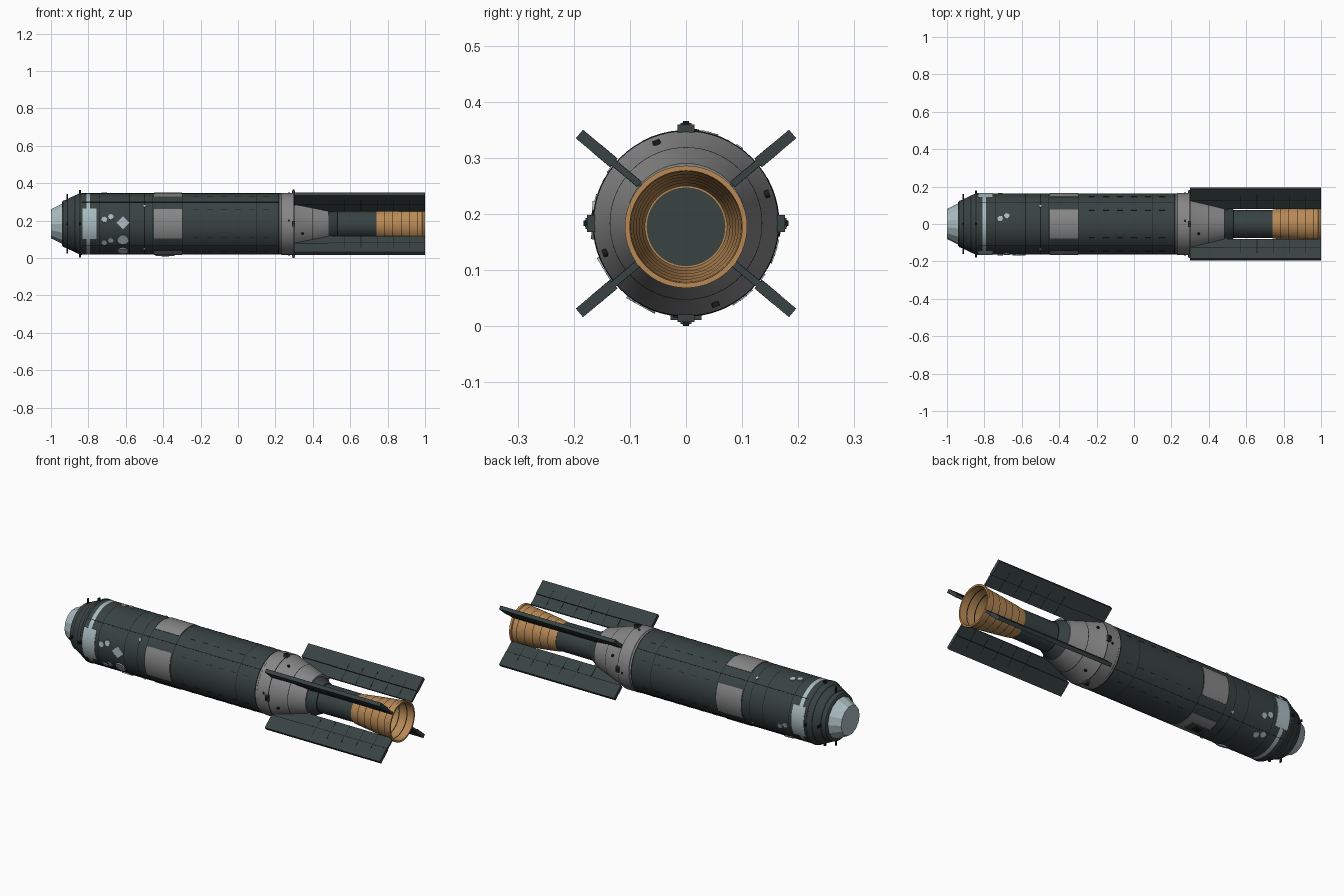
import bpy, bmesh, math
from mathutils import Matrix, Vector

cube = bpy.data.objects.get("Cube")
if cube:
    bpy.data.objects.remove(cube)

CZ = 0.183          # height of the long axis
R = 0.164           # hull radius
CARDINALS = (0, 90, 180, 270)


def material(name, rgb):
    m = bpy.data.materials.new(name)
    m.use_nodes = True
    m.diffuse_color = (*rgb, 1)
    m.node_tree.nodes["Principled BSDF"].inputs["Base Color"].default_value = (*rgb, 1)
    return m


MATS = [material("dark slate", (0.04, 0.055, 0.055)),
        material("seam black", (0.01, 0.012, 0.012)),
        material("plain grey", (0.24, 0.24, 0.24)),
        material("pale blue", (0.4, 0.5, 0.53)),
        material("copper", (0.48, 0.25, 0.09))]
DARK, BLACK, GREY, PALE, COPPER = range(5)


def finish(name, bm, smooth=True):
    bmesh.ops.recalc_face_normals(bm, faces=bm.faces)
    mesh = bpy.data.meshes.new(name)
    bm.to_mesh(mesh)
    bm.free()
    for m in MATS:
        mesh.materials.append(m)
    ob = bpy.data.objects.new(name, mesh)
    bpy.context.collection.objects.link(ob)
    if smooth:
        bpy.ops.object.select_all(action="DESELECT")
        ob.select_set(True)
        bpy.context.view_layer.objects.active = ob
        bpy.ops.object.shade_smooth_by_angle(angle=math.radians(25))
    return ob


def polar(x, r, deg, cz=CZ):
    a = math.radians(deg)
    return Vector((x, r * math.cos(a), cz + r * math.sin(a)))


def lathe(name, profile, sides=64, cz=CZ, smooth=True):
    """Spin (x, radius, colour of the strip that ends here) about the long axis."""
    bm = bmesh.new()
    rings = [[bm.verts.new(polar(x, r, 360 * i / sides, cz)) for i in range(sides)]
             for x, r, _ in profile]
    for k in range(1, len(rings)):
        a, b = rings[k - 1], rings[k]
        for i in range(sides):
            j = (i + 1) % sides
            bm.faces.new((a[i], a[j], b[j], b[i])).material_index = profile[k][2]
    for ring, colour in ((rings[0], profile[0][2]), (rings[-1], profile[-1][2])):
        bm.faces.new(ring).material_index = colour
    return finish(name, bm, smooth)


def curved_plate(name, x0, x1, mid, half, colour, r=R + 0.0025):
    """Thin plate that follows the hull."""
    bm = bmesh.new()
    steps = max(1, round(half / 3))
    rows = []
    for i in range(steps + 1):
        a = mid - half + 2 * half * i / steps
        rows.append([bm.verts.new(polar(x, rr, a)) for x, rr in
                     ((x0, r), (x1, r), (x1, R - 0.004), (x0, R - 0.004))])
    for a, b in zip(rows, rows[1:]):
        for k in range(4):
            bm.faces.new((a[k], a[(k + 1) % 4], b[(k + 1) % 4], b[k]))
    bm.faces.new(rows[0])
    bm.faces.new(rows[-1])
    for f in bm.faces:
        f.material_index = colour
    return finish(name, bm)


def spot(name, x, deg, radius, colour, sides=12, r=R, depth=0.008):
    """Flat disc lying on the hull."""
    bm = bmesh.new()
    bmesh.ops.create_cone(bm, cap_ends=True, segments=sides, radius1=radius,
                          radius2=radius, depth=depth)
    bm.transform(Matrix.Translation(polar(x, r, deg))
                 @ Matrix.Rotation(math.radians(deg - 90), 4, "X"))
    for f in bm.faces:
        f.material_index = colour
    return finish(name, bm, False)


def boxes(name, parts, deg):
    """Boxes (x0, x1, r0, r1, width, colour) standing out from the axis at an angle."""
    bm = bmesh.new()
    for x0, x1, r0, r1, w, colour in parts:
        res = bmesh.ops.create_cube(bm, size=1)
        bmesh.ops.scale(bm, vec=(x1 - x0, w, r1 - r0), verts=res["verts"])
        bmesh.ops.translate(bm, vec=((x0 + x1) / 2, 0, (r0 + r1) / 2), verts=res["verts"])
        for f in {f for v in res["verts"] for f in v.link_faces}:
            f.material_index = colour
    bm.transform(Matrix.Translation((0, 0, CZ))
                 @ Matrix.Rotation(math.radians(deg - 90), 4, "X"))
    return finish(name, bm, False)


# Nose cap and stepped shoulder
lathe("nose_cap", [(-1, 0.08, PALE), (-0.975, 0.092, PALE), (-0.93, 0.115, PALE)],
      sides=14, smooth=False)
lathe("nose_shoulder", [(-0.94, 0.116, DARK), (-0.935, 0.124, DARK), (-0.915, 0.13, DARK),
                        (-0.91, 0.134, BLACK), (-0.875, 0.15, DARK), (-0.87, 0.153, BLACK),
                        (-0.845, 0.164, DARK), (-0.835, 0.164, DARK)])

# Main hull with thin ring seams and the pale band
hull = [(-0.85, R - 0.002, DARK), (-0.845, R + 0.002, DARK), (-0.835, R + 0.002, DARK),
        (-0.835, R, DARK), (-0.811, R, DARK), (-0.79, R, PALE)]
for seam in (-0.74, -0.58, -0.5, -0.455, -0.295, 0.1):
    hull += [(seam - 0.0015, R, DARK), (seam + 0.0015, R, BLACK)]
hull += [(0.215, R, DARK), (0.222, R, BLACK), (0.232, R, GREY)]
lathe("hull", hull)

# Rear collar, tapered skirt and engine stem
lathe("rear_skirt", [(0.23, R, GREY), (0.232, R + 0.002, GREY), (0.298, R + 0.002, GREY),
                     (0.302, R, BLACK), (0.395, 0.136, GREY), (0.398, 0.135, BLACK),
                     (0.485, 0.107, GREY)])
lathe("engine_stem", [(0.48, 0.104, DARK), (0.53, 0.079, DARK), (0.533, 0.075, BLACK),
                      (0.75, 0.074, DARK)], cz=CZ - 0.004)

# Flared nozzle, hollow, with dark bands outside and inside
def flare(x):
    return 0.076 + 0.03 * ((x - 0.74) / 0.26) ** 0.9

outer, inner = [(0.74, 0.072, COPPER), (0.74, 0.076, COPPER)], []
for i in range(1, 6):
    x = 0.74 + 0.044 * i
    outer += [(x - 0.0015, flare(x), COPPER), (x + 0.0015, flare(x), BLACK)]
    inner += [(x + 0.003, flare(x) - 0.004, COPPER), (x - 0.003, flare(x) - 0.004, BLACK)]
outer += [(0.985, 0.1045, COPPER), (0.988, 0.109, COPPER), (1, 0.109, COPPER), (1, 0.1, COPPER)]
inner = [inner[k] for i in range(4, -1, -1) for k in (2 * i, 2 * i + 1)]
lathe("nozzle", outer + inner + [(0.752, 0.073, COPPER), (0.752, 0.066, COPPER),
                                (0.75, 0.066, DARK)], cz=CZ - 0.006)
spot_disc = lathe("nozzle_throat", [(0.745, 0.07, DARK), (0.7535, 0.07, DARK)], cz=CZ - 0.006)

# Four long fins, stepped round the skirt, with dark cross seams
for k, deg in enumerate((40, 140, 220, 320)):
    fin = [(0.3, 1, 0.17, 0.248, 0.02, DARK), (0.484, 1, 0.108, 0.172, 0.012, DARK),
           (0.484, 1, 0.168, 0.171, 0.0206, BLACK)]
    for i in range(1, 6):
        x = 0.484 + 0.086 * i
        fin.append((x, x + 0.003, 0.109, 0.172, 0.0128, BLACK))
        fin.append((x, x + 0.003, 0.172, 0.21, 0.0206, BLACK))
    boxes(f"fin_{k + 1}", fin, deg)
    # Slim brace joining the fin to the skirt
    boxes(f"fin_brace_{k + 1}", [(0.31, 0.5, 0.1, 0.172, 0.006, DARK)], deg)

for k, deg in enumerate(CARDINALS):
    # Grey patch panels and stepped fittings
    curved_plate(f"grey_panel_{k + 1}", -0.45, -0.3, deg, 28, GREY)
    boxes(f"rear_fitting_{k + 1}", [(0.288, 0.306, 0.15, 0.176, 0.03, DARK),
                                    (0.292, 0.302, 0.17, 0.183, 0.01, BLACK),
                                    (0.294, 0.3, 0.172, 0.179, 0.02, DARK)], deg)
    boxes(f"front_fitting_{k + 1}", [(-0.85, -0.84, 0.15, 0.18, 0.012, BLACK),
                                     (-0.916, -0.91, 0.12, 0.16, 0.012, BLACK)], deg)
    spot(f"collar_port_{k + 1}", 0.272, deg - 6, 0.006, BLACK, r=R + 0.001)
    spot(f"skirt_port_{k + 1}", 0.345, deg + 20, 0.007, BLACK, r=0.152, depth=0.012)
    # Lengthwise seam and dashed rivet rows
    curved_plate(f"long_seam_{k + 1}", -0.835, 0.22, deg + 45, 0.5, BLACK, r=R + 0.0015)
    for side in (-1, 1):
        for i in range(6):
            x = -0.24 + 0.075 * i
            curved_plate(f"rivet_dash_{k + 1}", x, x + 0.03, deg + 27 * side, 0.4, BLACK, r=R + 0.001)
    spot(f"small_port_{k + 1}", -0.5, deg - 35, 0.007, PALE)

# Pale side panels at the front band
for side, deg in (("left", 0), ("right", 180)):
    curved_plate(f"pale_panel_{side}", -0.832, -0.757, deg, 29, PALE)

# Round and diamond ports behind the nose
spot("diamond_port", -0.615, 178, 0.034, GREY + 1, sides=4)
for k, deg in enumerate((211, 241)):
    spot(f"large_port_{k + 1}", -0.615, deg, 0.029, PALE)
for k, deg in enumerate((172, 80, 217, 345, 310)):
    spot(f"port_front_{k + 1}", -0.715, deg, 0.015, PALE)
    spot(f"port_rear_{k + 1}", -0.68, deg - 5, 0.015, PALE)

# Belly pod
boxes("belly_pod", [(-0.44, -0.34, 0.15, 0.172, 0.055, DARK),
                    (-0.41, -0.37, 0.165, 0.176, 0.03, BLACK)], 270)
